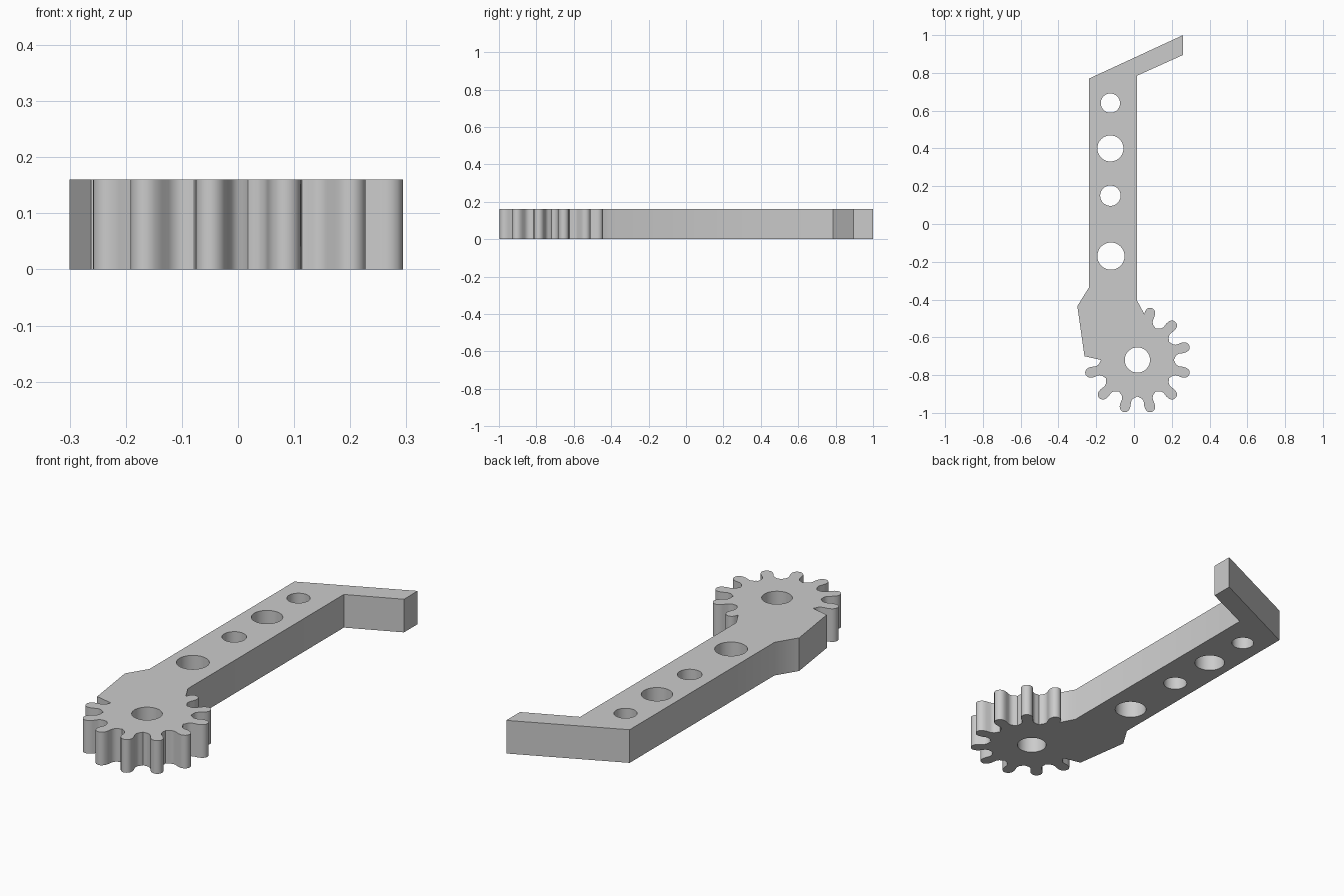
import bpy, bmesh
from math import cos, sin, radians, tau

cube = bpy.data.objects.get("Cube")
if cube:
    bpy.data.objects.remove(cube, do_unlink=True)

THICK = 0.16
GEAR = (0.018, -0.72)

# Half of one tooth: (radius, half width), from root to tip
FLANK = [(0.194, 0.042), (0.198, 0.036), (0.205, 0.030), (0.214, 0.026), (0.225, 0.025),
         (0.245, 0.028), (0.262, 0.027), (0.272, 0.023), (0.280, 0.016), (0.284, 0.008)]


def polar(angle, r, side=0.0):
    a = radians(angle)
    return (GEAR[0] + r * cos(a) - side * sin(a),
            GEAR[1] + r * sin(a) + side * cos(a))


def circle(x, y, r, n=48):
    return [(x + r * cos(tau * i / n), y + r * sin(tau * i / n)) for i in range(n)]


# Arm with its angled tip, ending where the first tooth begins
outline = [(-0.262, -0.70), (-0.30, -0.435), (-0.238, -0.335), (-0.238, 0.77),
           (0.26, 1.0), (0.26, 0.895), (0.016, 0.785), (0.016, -0.405)]

# Nine gear teeth, clockwise round the exposed part of the gear
for i in range(9):
    angle = 75 - 30 * i
    rising = [p for p in FLANK if i > 0 or p[0] > 0.24]
    outline += [polar(angle, r, w) for r, w in rising]
    outline.append(polar(angle, 0.285))
    outline += [polar(angle, r, -w) for r, w in reversed(FLANK)]
    outline.append(polar(angle - 15, 0.192))

# Shaft hole and the four holes along the arm
holes = [circle(*GEAR, 0.067), circle(-0.125, 0.64, 0.051), circle(-0.125, 0.40, 0.069),
         circle(-0.125, 0.15, 0.054), circle(-0.122, -0.17, 0.072)]

# Filled and extruded flat profile
curve = bpy.data.curves.new("gear_arm", "CURVE")
curve.dimensions = "2D"
curve.fill_mode = "BOTH"
curve.extrude = THICK / 2
for loop in [outline] + holes:
    spline = curve.splines.new("POLY")
    spline.points.add(len(loop) - 1)
    for point, (x, y) in zip(spline.points, loop):
        point.co = (x, y, THICK / 2, 1)
    spline.use_cyclic_u = True
arm = bpy.data.objects.new("gear_arm", curve)
bpy.context.collection.objects.link(arm)
arm.location.z = THICK / 2

bpy.ops.object.select_all(action="DESELECT")
arm.select_set(True)
bpy.context.view_layer.objects.active = arm
bpy.ops.object.convert(target="MESH")
arm = bpy.context.object
arm.name = "gear_arm"

# Weld the caps to the walls and rest the part on the ground
bm = bmesh.new()
bm.from_mesh(arm.data)
bmesh.ops.remove_doubles(bm, verts=bm.verts, dist=0.0002)
bmesh.ops.dissolve_limit(bm, angle_limit=0.01, verts=bm.verts, edges=bm.edges)
bmesh.ops.triangulate(bm, faces=[f for f in bm.faces if len(f.verts) > 4])
bmesh.ops.recalc_face_normals(bm, faces=bm.faces)
low = min(v.co.z for v in bm.verts)
bmesh.ops.translate(bm, verts=bm.verts, vec=(0, 0, -low))
bm.to_mesh(arm.data)
bm.free()
arm.location.z = 0

# Plain grey material
grey = bpy.data.materials.new("plain_grey")
grey.use_nodes = True
colour = (0.6, 0.6, 0.6, 1)
grey.diffuse_color = colour
grey.node_tree.nodes["Principled BSDF"].inputs["Base Color"].default_value = colour
arm.data.materials.clear()
arm.data.materials.append(grey)
bpy.ops.object.shade_smooth_by_angle(angle=radians(35))
